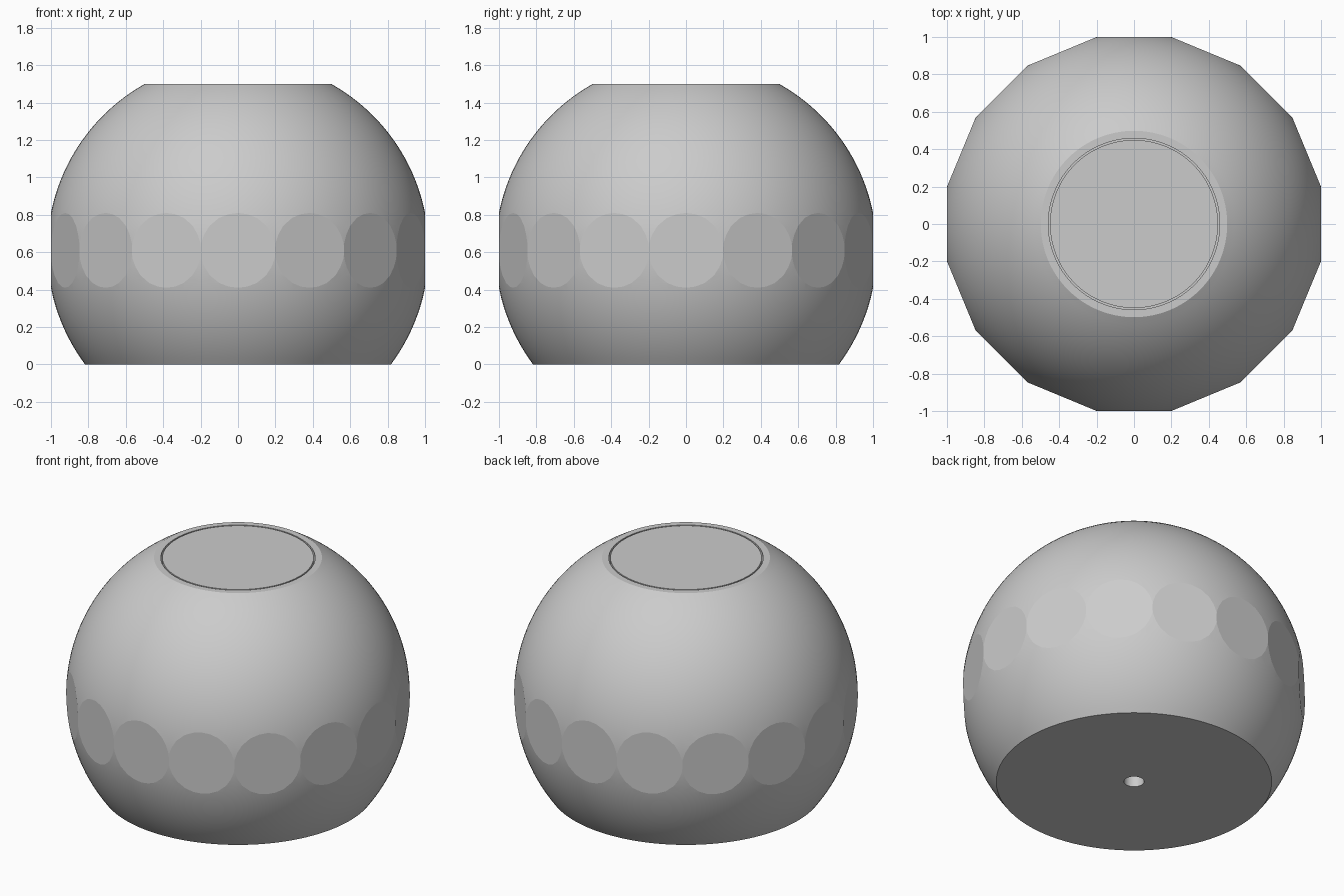
import bpy, bmesh
from math import sin, cos, pi, asin, radians

if "Cube" in bpy.data.objects:
    bpy.data.objects.remove(bpy.data.objects["Cube"])

R, CZ, TOP = 1.02, 0.61, 1.5      # ball radius, ball centre height, cut-off height
SEG = 128


def lathe(name, profile, steps=SEG, phase=0.0):
    """Revolve a closed (r, z) loop around z; points with r = 0 become poles."""
    bm = bmesh.new()
    rings = []
    for r, z in profile:
        if r == 0:
            rings.append([bm.verts.new((0, 0, z))] * steps)
        else:
            rings.append([bm.verts.new((r * cos(phase + 2 * pi * i / steps),
                                        r * sin(phase + 2 * pi * i / steps), z))
                          for i in range(steps)])
    n = len(rings)
    for k in range(n):
        a, b = rings[k], rings[(k + 1) % n]
        for i in range(steps):
            j = (i + 1) % steps
            vs = list(dict.fromkeys((a[i], a[j], b[j], b[i])))
            if len(vs) > 2:
                bm.faces.new(vs)
    bmesh.ops.recalc_face_normals(bm, faces=bm.faces)
    me = bpy.data.meshes.new(name)
    bm.to_mesh(me)
    bm.free()
    ob = bpy.data.objects.new(name, me)
    bpy.context.collection.objects.link(ob)
    return ob


def activate(ob):
    bpy.ops.object.select_all(action='DESELECT')
    ob.select_set(True)
    bpy.context.view_layer.objects.active = ob


# Ball-shaped body, cut flat at both ends, with a top bore and a small base hole
a0, a1 = asin(-CZ / R), asin((TOP - CZ) / R)
arc = [(R * cos(a0 + (a1 - a0) * i / 40), CZ + R * sin(a0 + (a1 - a0) * i / 40))
       for i in range(41)]
body = lathe("body", [(0.06, 0)] + arc + [(0.458, TOP), (0.458, 0.5), (0.06, 0.5)])

# Sixteen-sided prism trims round flats around the waist
prism = lathe("flat_cutter", [(0, -0.5), (1 / cos(pi / 16), -0.5), (1 / cos(pi / 16), 2), (0, 2)],
              16, pi / 16)
prism.hide_render = True
mod = body.modifiers.new("flats", 'BOOLEAN')
mod.operation = 'INTERSECT'
mod.solver = 'EXACT'
mod.object = prism
activate(body)
bpy.ops.object.modifier_apply(modifier=mod.name)
bpy.data.objects.remove(prism)
bpy.ops.object.shade_smooth_by_angle(angle=radians(6))

# Flush round plug in the top bore
plug = lathe("top_plug", [(0, 0.51), (0.449, 0.51), (0.449, TOP), (0, TOP)])
activate(plug)
bpy.ops.object.shade_smooth_by_angle(angle=radians(30))
